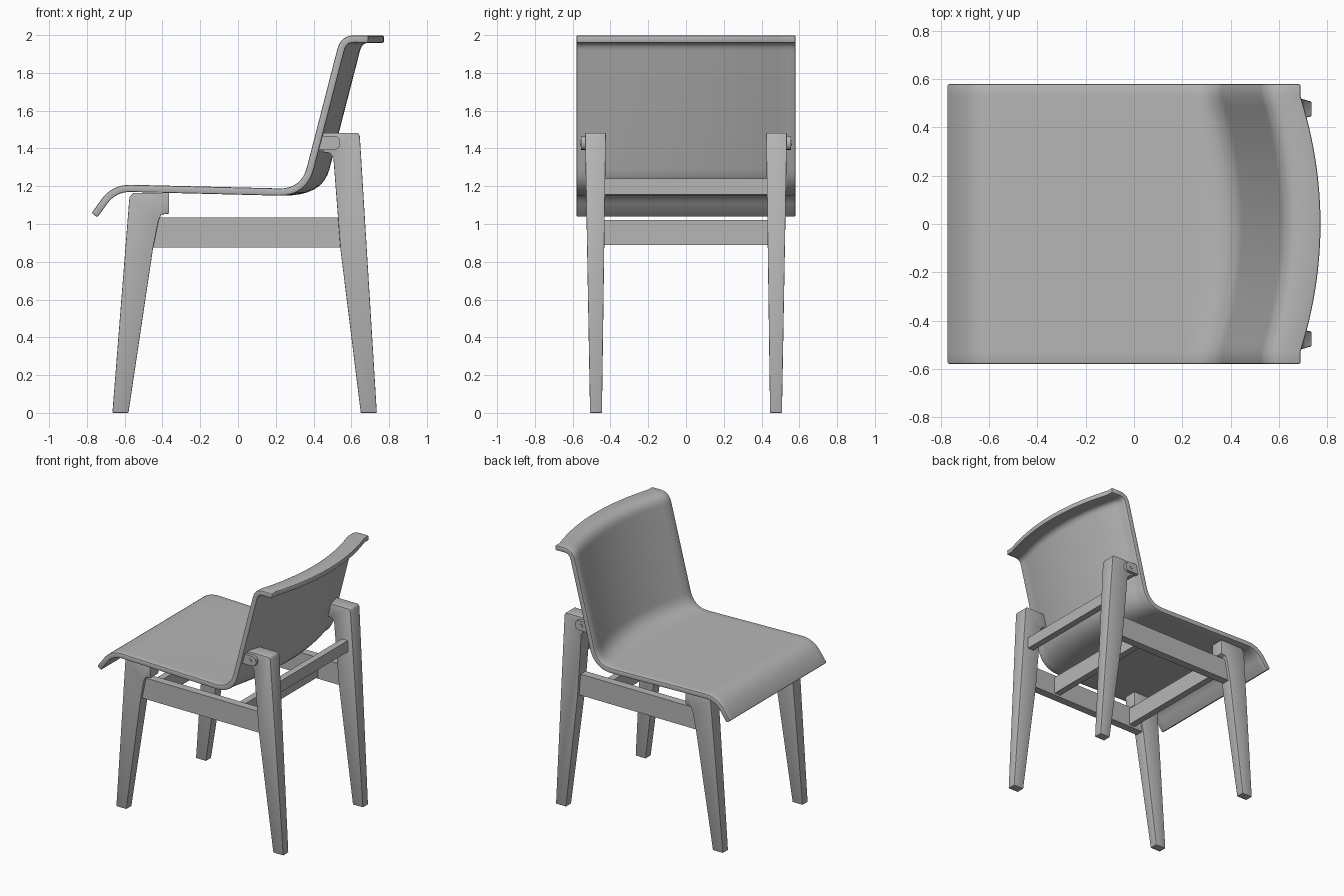
import bpy, bmesh
from mathutils import Vector

cube = bpy.data.objects.get("Cube")
if cube:
    bpy.data.objects.remove(cube, do_unlink=True)

grey = bpy.data.materials.new("plain_grey")
grey.use_nodes = True
grey.diffuse_color = (0.47, 0.47, 0.47, 1)
grey.node_tree.nodes["Principled BSDF"].inputs["Base Color"].default_value = grey.diffuse_color


def finish(name, bm, bevel=0.0, thickness=0.0, recalc=True):
    """Turn a bmesh into an object with applied modifiers and sharp-edged shading."""
    if recalc:
        bmesh.ops.recalc_face_normals(bm, faces=bm.faces)
    mesh = bpy.data.meshes.new(name)
    bm.to_mesh(mesh)
    bm.free()
    mesh.materials.append(grey)
    ob = bpy.data.objects.new(name, mesh)
    bpy.context.collection.objects.link(ob)
    bpy.ops.object.select_all(action="DESELECT")
    ob.select_set(True)
    bpy.context.view_layer.objects.active = ob
    if thickness:
        mod = ob.modifiers.new("thickness", "SOLIDIFY")
        mod.thickness, mod.offset, mod.use_even_offset = thickness, -1, True
        bpy.ops.object.modifier_apply(modifier=mod.name)
    if bevel:
        mod = ob.modifiers.new("soft_edges", "BEVEL")
        mod.width, mod.segments, mod.limit_method = bevel, 2, "ANGLE"
        mod.angle_limit = 0.7
        bpy.ops.object.modifier_apply(modifier=mod.name)
    bpy.ops.object.shade_smooth_by_angle(angle=0.55)
    return ob


def rounded_path(points, radii, steps=8):
    """Round the inner corners of an open x-z path with smooth arcs."""
    pts = [Vector(p) for p in points]
    path = [pts[0]]
    for a, b, c, r in zip(pts, pts[1:], pts[2:], radii):
        start, end = b + (a - b).normalized() * r, b + (c - b).normalized() * r
        for k in range(steps + 1):
            t = k / steps
            path.append(start * (1 - t) ** 2 + b * 2 * t * (1 - t) + end * t * t)
    return path + [pts[-1]]


def prism(name, outline, inner, outer, bevel=0.0):
    """Extrude an x-z outline between two y values, each given as a function of z."""
    bm = bmesh.new()
    sides = [[bm.verts.new((x, f(z), z)) for x, z in outline] for f in (inner, outer)]
    bm.faces.new(sides[0])
    bm.faces.new(sides[1])
    n = len(outline)
    for i in range(n):
        j = (i + 1) % n
        bm.faces.new((sides[0][i], sides[0][j], sides[1][j], sides[1][i]))
    return finish(name, bm, bevel)


def box(name, x, y, z):
    outline = [(x[0], z[0]), (x[1], z[0]), (x[1], z[1]), (x[0], z[1])]
    return prism(name, outline, lambda h: y[0], lambda h: y[1])


# Bent seat shell, with the backrest bowed backwards between flat side margins
path = rounded_path([(-0.775, 1.058), (-0.665, 1.21), (0.335, 1.185), (0.545, 2.0), (0.69, 1.997)],
                    [0.10, 0.12, 0.075])
half, margin, bow, columns = 0.58, 0.53, 0.083, 24
ys = [-half] + [margin * (2 * k / columns - 1) for k in range(columns + 1)] + [half]
bm = bmesh.new()
rows = []
for p in path:
    t = min(max((p.x - 0.15) / 0.22, 0), 1)
    weight = t * t * (3 - 2 * t)
    rows.append([bm.verts.new((p.x + bow * weight * max(0, 1 - (y / margin) ** 2), y, p.y)) for y in ys])
for low, high in zip(rows, rows[1:]):
    for j in range(len(ys) - 1):
        bm.faces.new((low[j], high[j], high[j + 1], low[j + 1]))
finish("seat_shell", bm, bevel=0.007, thickness=0.038, recalc=False)

# Legs, side rails and back brackets on both sides
front_leg = [(-0.665, 0), (-0.58, 0), (-0.45, 0.87), (-0.42, 1.02), (-0.405, 1.05), (-0.365, 1.055),
             (-0.365, 1.165), (-0.555, 1.165), (-0.575, 1.14)]
rear_leg = [(0.65, 0), (0.735, 0), (0.645, 1.465), (0.635, 1.483), (0.45, 1.483), (0.45, 1.38),
            (0.485, 1.375), (0.505, 1.35), (0.542, 0.87)]
for side, word in ((1, "left"), (-1, "right")):
    inner = lambda z: side * (0.445 - 0.014 * z)
    outer = lambda z: side * (0.508 + 0.018 * z)
    prism("front_leg_" + word, front_leg, inner, outer, 0.004)
    prism("rear_leg_" + word, rear_leg, inner, outer, 0.004)
    box("side_rail_" + word, (-0.45, 0.56), (side * 0.445, side * 0.505), (0.875, 1.035))

    # Round-ended bracket joining leg and backrest, with a screw head
    tab = [(0.425, 1.393)] + [tuple(p) for p in rounded_path(
        [(0.47, 1.393), (0.54, 1.393), (0.54, 1.467), (0.47, 1.467)], [0.036, 0.036], 5)] + [(0.425, 1.467)]
    prism("back_bracket_" + word, tab, lambda z: side * 0.52, lambda z: side * 0.557)
    bm = bmesh.new()
    bmesh.ops.create_cone(bm, cap_ends=True, segments=16, radius1=0.014, radius2=0.014, depth=0.02)
    for v in bm.verts:
        v.co = (0.49 + v.co.x, side * 0.552 + v.co.z, 1.43 + v.co.y)
    finish("bracket_screw_" + word, bm)

# Cross rails between the sides
box("rear_cross_rail", (0.31, 0.36), (-0.45, 0.45), (0.89, 1.02))
box("front_cross_rail", (-0.38, -0.33), (-0.45, 0.45), (0.89, 1.02))
box("back_leg_rail", (0.57, 0.62), (-0.44, 0.44), (1.155, 1.24))
